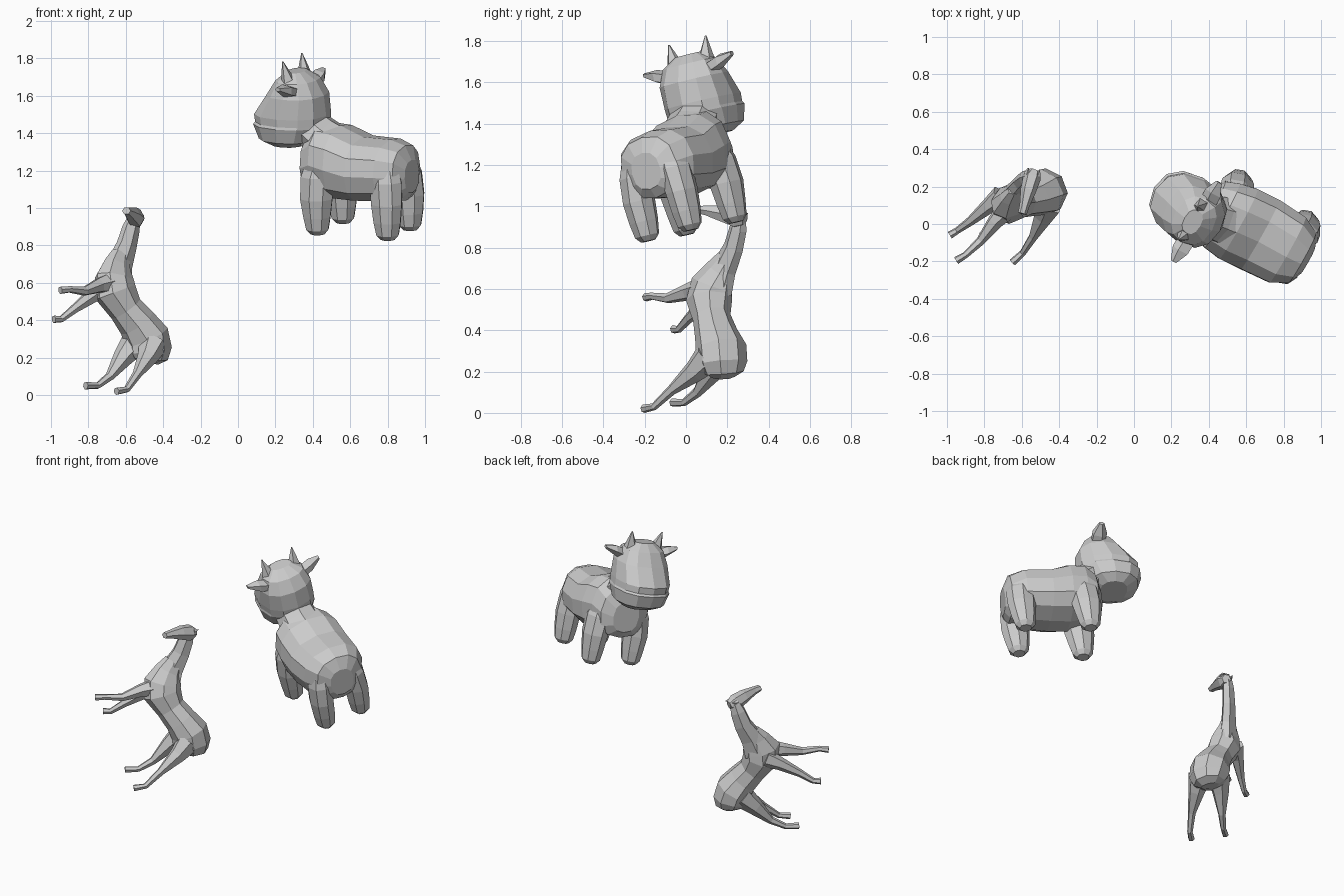
import bpy, bmesh
from math import sin, cos, pi
from mathutils import Vector, Matrix


def power(x, e):
    return abs(x) ** e * (1 if x > 0 else -1)


def loft(name, rings, side, axis=None, n=8, mat=None, e=1.0):
    """Skin through rings (x, y, z, side radius, depth radius); e < 1 makes them boxier."""
    pts = [Vector(r[:3]) for r in rings]
    bm = bmesh.new()
    loops = []
    for i, r in enumerate(rings):
        t = Vector(axis) if axis else pts[min(i + 1, len(pts) - 1)] - pts[max(i - 1, 0)]
        t.normalize()
        u = Vector(side)
        u = (u - t * u.dot(t)).normalized()
        v = t.cross(u)
        loops.append([bm.verts.new(pts[i] + u * r[3] * power(cos(2 * pi * k / n), e)
                                   + v * r[4] * power(sin(2 * pi * k / n), e)) for k in range(n)])
    for a, b in zip(loops, loops[1:]):
        for k in range(n):
            bm.faces.new((a[k], a[(k + 1) % n], b[(k + 1) % n], b[k]))
    bm.faces.new(loops[0][::-1])
    bm.faces.new(loops[-1])
    if mat:
        bm.transform(mat)
    bmesh.ops.recalc_face_normals(bm, faces=bm.faces)
    me = bpy.data.meshes.new(name)
    bm.to_mesh(me)
    bm.free()
    ob = bpy.data.objects.new(name, me)
    bpy.context.collection.objects.link(ob)
    return ob


# ---------------- Cow: built along local x (forward), then tilted into place
f = Vector((-.87, .48, .08)).normalized()
s = Vector((-.47, -.86, -.22))
s = (s - f * s.dot(f)).normalized()
cow = Matrix((f, s, f.cross(s))).transposed().to_4x4()
cow.translation = (.645, -.034, 1.166)
Y, Z, X = (0, 1, 0), (0, 0, 1), (1, 0, 0)

# barrel body, (forward, height, half width, half height)
loft("cow_body", [(a, -.005, c, w, h) for a, c, w, h in (
    (-.325, .03, .08, .09), (-.29, .045, .155, .15), (-.2, .055, .205, .165),
    (-.03, .05, .218, .172), (.1, .075, .218, .197), (.2, .09, .2, .19),
    (.27, .06, .165, .165), (.305, .04, .09, .1))], Y, X, 12, cow, .85)
loft("cow_neck", [(.1, 0, .13, .15, .13), (.21, 0, .2, .135, .11), (.33, 0, .28, .12, .1)], Y, None, 8, cow)

# head as stacked slices, (height, back, front, half width)
loft("cow_head", [((b + e) / 2, 0, c, w, (e - b) / 2) for c, b, e, w in (
    (.15, .32, .50, .1), (.185, .24, .575, .155), (.265, .192, .605, .175),
    (.278, .188, .593, .17), (.32, .185, .598, .172), (.43, .195, .515, .165),
    (.51, .24, .46, .135), (.555, .31, .405, .07))], Y, Z, 12, cow, .85)

for m, label in ((1, "left"), (-1, "right")):
    # horns and ears
    loft("cow_horn_" + label, [(.355, m * .085, .5, .05, .045), (.38, m * .105, .625, .004, .004)], Y, Z, 5, cow)
    loft("cow_ear_" + label, [(.325, m * .1, .46, .05, .035), (.33, m * .18, .487, .05, .035),
                              (.335, m * .25, .508, .018, .012)], X, Y, 5, cow)
    # stubby legs blending into the body
    for part, a, b, k in (("front", .185, .14, 1), ("rear", -.235, .122, .95)):
        loft("cow_%s_leg_%s" % (part, label), [
            (a * .9, m * b * .8, .12, .06, .08), (a * .97, m * b * .9, .02, .085 * k, .1 * k),
            (a, m * b, -.1, .08 * k, .097 * k),
            (a, m * b, -.2, .07, .08), (a, m * b, -.27, .06, .065),
            (a, m * b, -.297, .035, .04)], Y, Z, 8, cow)

# ---------------- Rearing horse: world coordinates
S = (.62, -.74, .22)
loft("horse_body", [
    (-.48, .18, .175, .06, .05), (-.475, .18, .195, .1, .1), (-.475, .175, .24, .125, .12),
    (-.49, .17, .31, .13, .118), (-.54, .145, .385, .108, .1), (-.6, .125, .46, .092, .092),
    (-.655, .112, .55, .105, .12), (-.66, .125, .62, .09, .118), (-.645, .16, .69, .055, .085),
    (-.625, .195, .75, .035, .06)], S)
loft("horse_neck", [
    (-.655, .15, .6, .06, .1), (-.632, .185, .7, .048, .078), (-.595, .23, .8, .042, .06),
    (-.572, .252, .89, .038, .052), (-.555, .262, .95, .03, .035)], S, None, 6)
loft("horse_head", [
    (-.53, .285, .935, .03, .03), (-.545, .25, .945, .048, .053), (-.565, .18, .965, .042, .045),
    (-.585, .1, .98, .027, .027), (-.597, .055, .985, .024, .02)], (1, -.2, 0), None, 6)
for p in ((-.515, .255, .96), (-.575, .265, .965)):
    q = Vector(p) + Vector((.01, .035, .0))
    loft("horse_ear", [(*p, .016, .012), (*q, .003, .003)], X, None, 4)

# legs: shared taper, individual poses
taper = (.06, .042, .025, .018, .021)
legs = {
    "horse_front_leg_left": ((-.68, .08, .6), (-.745, .01, .585), (-.82, -.09, .555), (-.9, -.165, .565), (-.95, -.195, .56)),
    "horse_front_leg_right": ((-.71, .15, .57), (-.78, .095, .53), (-.875, .015, .46), (-.945, -.035, .405), (-.985, -.06, .405)),
    "horse_rear_leg_left": ((-.455, .11, .27), (-.485, .04, .2), (-.54, -.07, .11), (-.595, -.155, .03), (-.65, -.205, .02)),
    "horse_rear_leg_right": ((-.55, .18, .28), (-.615, .125, .2), (-.685, .055, .1), (-.75, -.01, .05), (-.815, -.065, .05)),
}
for name, path in legs.items():
    k = 1.3 if "rear" in name else 1
    loft(name, [(*p, r * (k if i < 2 else 1), r * (k if i < 2 else 1)) for i, (p, r) in enumerate(zip(path, taper))],
         S, None, 6)
